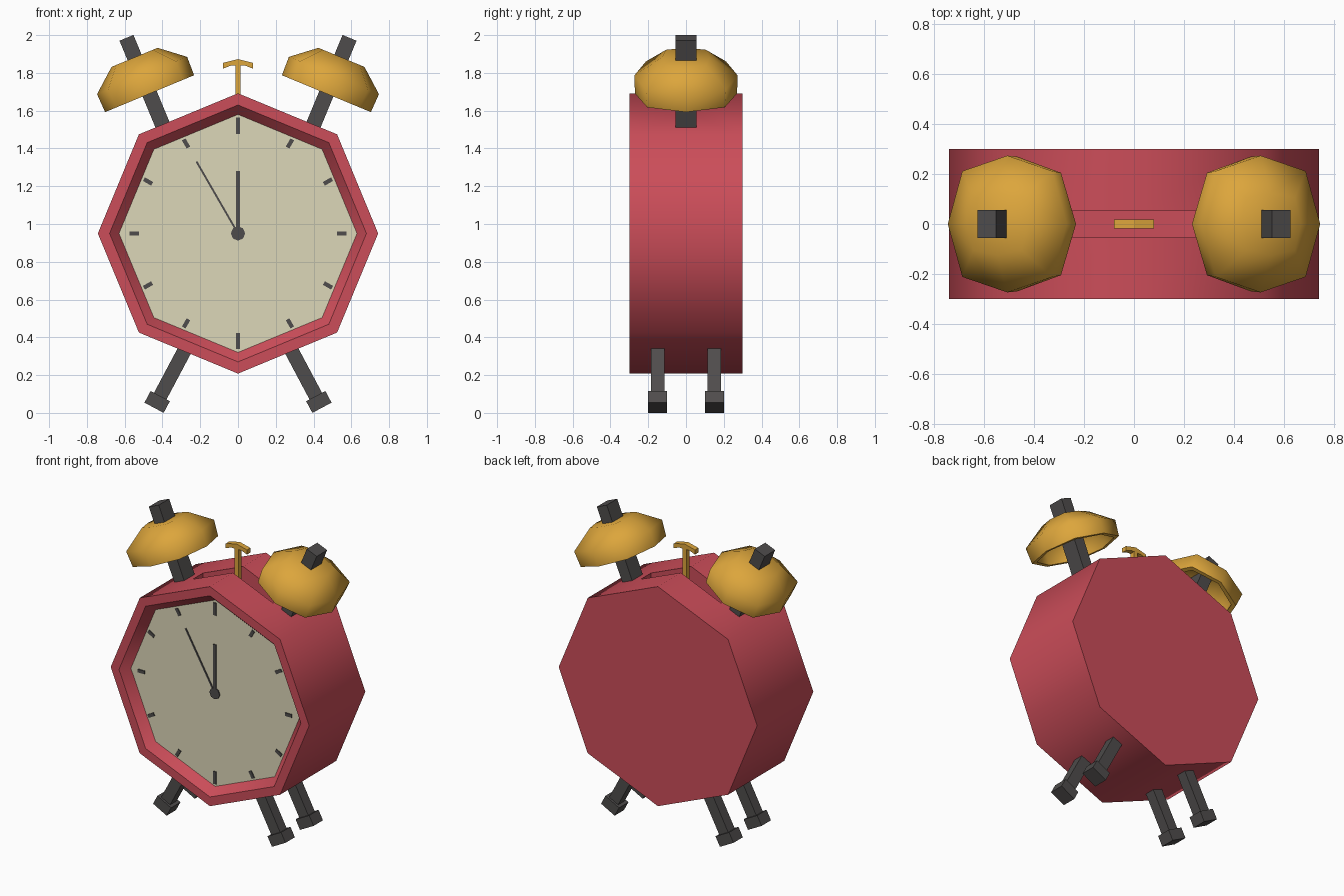
import bpy, bmesh, math
from mathutils import Matrix, Vector

if "Cube" in bpy.data.objects:
    bpy.data.objects.remove(bpy.data.objects["Cube"])


def material(name, rgb):
    m = bpy.data.materials.new(name)
    m.diffuse_color = (*rgb, 1)
    m.use_nodes = True
    m.node_tree.nodes["Principled BSDF"].inputs["Base Color"].default_value = m.diffuse_color
    return m


RED = material("red enamel", (0.60, 0.074, 0.10))
CREAM = material("cream dial", (0.72, 0.68, 0.48))
GOLD = material("brass", (0.72, 0.38, 0.045))
DARK = material("dark metal", (0.078, 0.073, 0.072))
CZ = 0.95  # height of the dial centre


def finish(name, bm, mats, smooth=None):
    bmesh.ops.recalc_face_normals(bm, faces=bm.faces)
    me = bpy.data.meshes.new(name)
    bm.to_mesh(me)
    bm.free()
    for m in mats:
        me.materials.append(m)
    ob = bpy.data.objects.new(name, me)
    bpy.context.collection.objects.link(ob)
    if smooth:
        bpy.ops.object.select_all(action='DESELECT')
        ob.select_set(True)
        bpy.context.view_layer.objects.active = ob
        bpy.ops.object.shade_smooth_by_angle(angle=math.radians(smooth))
    return ob


def box(name, centre, size, mat, tilt=0):
    """Box turned about the y axis; positive tilt leans its top to +x."""
    bm = bmesh.new()
    m = (Matrix.Translation(centre) @ Matrix.Rotation(tilt, 4, 'Y')
         @ Matrix.Diagonal((*size, 1)))
    bmesh.ops.create_cube(bm, size=1, matrix=m)
    return finish(name, bm, [mat])


def loft(bm, rings):
    """Quads between consecutive closed rings of points; returns vertex rings."""
    vs = [[bm.verts.new(p) for p in r] for r in rings]
    for a, b in zip(vs, vs[1:]):
        n = len(a)
        for i in range(n):
            bm.faces.new((a[i], a[(i + 1) % n], b[(i + 1) % n], b[i]))
    return vs


# Octagonal case with recessed dial
bm = bmesh.new()
rings = [[(r * math.sin(k * math.pi / 4), y, CZ + r * math.cos(k * math.pi / 4))
          for k in range(8)]
         for r, y in ((0.742, 0.3), (0.742, -0.3), (0.68, -0.3), (0.63, -0.244))]
vs = loft(bm, rings)
bm.faces.new(vs[0])
bm.faces.new(vs[-1]).material_index = 1
case = finish("clock_case", bm, [RED, CREAM])

# Hammer slot cut into the top of the case
cutter = box("slot_cutter", (0, 0, 1.65), (0.6, 0.11, 0.3), RED)
mod = case.modifiers.new("slot", 'BOOLEAN')
mod.object = cutter
mod.operation = 'DIFFERENCE'
mod.solver = 'EXACT'
bpy.ops.object.select_all(action='DESELECT')
case.select_set(True)
bpy.context.view_layer.objects.active = case
bpy.ops.object.modifier_apply(modifier="slot")
bpy.data.objects.remove(cutter)
bpy.ops.object.shade_smooth_by_angle(angle=math.radians(46.5))

# Hour marks
for h in range(12):
    a = h * math.pi / 6
    big = h % 6 == 0
    r, length = (0.57, 0.085) if big else (0.55, 0.05)
    box(f"hour_mark_{h}", (r * math.sin(a), -0.246, CZ + r * math.cos(a)),
        (0.022, 0.008, length), DARK, a)

# Hands and hub
box("hour_hand", (0, -0.246, CZ + 0.165), (0.022, 0.008, 0.33), DARK)
a = -math.pi / 6
box("minute_hand", (0.22 * math.sin(a), -0.246, CZ + 0.22 * math.cos(a)),
    (0.01, 0.007, 0.44), DARK, a)
bm = bmesh.new()
bmesh.ops.create_cone(bm, cap_ends=True, segments=8, radius1=0.038, radius2=0.038,
                      depth=0.009, matrix=Matrix.Translation((0, -0.247, CZ))
                      @ Matrix.Rotation(math.pi / 2, 4, 'X'))
finish("hand_hub", bm, [DARK])

# Bells on tilted posts
tilt = math.radians(22.5)


def squircle(h, rx, ry, dx, dy):
    return [(rx, 0, h), (dx, dy, h), (0, ry, h), (-dx, dy, h),
            (-rx, 0, h), (-dx, -dy, h), (0, -ry, h), (dx, -dy, h)]


for side, s in (("left", -1), ("right", 1)):
    axis = Vector((s * math.sin(tilt), 0, math.cos(tilt)))
    rim = Vector((s * 0.468, 0, 1.69))
    box(f"{side}_bell_post", rim + axis * 0.035, (0.08, 0.112, 0.57), DARK, s * tilt)
    bm = bmesh.new()
    outer = [squircle(0, 0.255, 0.27, 0.19, 0.205),
             squircle(0.104, 0.258, 0.274, 0.195, 0.212),
             squircle(0.208, 0.132, 0.125, 0.105, 0.105)]
    inner = [squircle(0.185, 0.115, 0.11, 0.09, 0.09),
             squircle(0.095, 0.232, 0.248, 0.172, 0.187),
             squircle(0, 0.23, 0.245, 0.168, 0.183)]
    shell = loft(bm, inner + outer)
    # the loft joins inner rim to outer rim; close both domes
    bm.faces.new(shell[0])
    bm.faces.new(shell[-1])
    bm.transform(Matrix.Translation(rim) @ Matrix.Rotation(s * tilt, 4, 'Y'))
    finish(f"{side}_bell", bm, [GOLD], 60)

# Hammer between the bells
box("hammer_stem", (0, 0, 1.69), (0.028, 0.034, 0.32), GOLD)
bm = bmesh.new()
profile = [(-0.08, 1.853), (0, 1.873), (0.08, 1.853), (0.08, 1.822),
           (0.04, 1.838), (-0.04, 1.838), (-0.08, 1.822)]
ends = loft(bm, [[(x, y, z) for x, z in profile] for y in (-0.018, 0.018)])
for e in ends:
    bm.faces.new(e)
finish("hammer_head", bm, [GOLD])

# Four splayed legs with block feet
splay = math.radians(28)
for sx, side in ((-1, "left"), (1, "right")):
    for sy, end in ((-1, "front"), (1, "back")):
        foot = Vector((sx * 0.428, sy * 0.15, 0.058))
        up = Vector((-sx * math.sin(splay), 0, math.cos(splay)))
        box(f"{end}_{side}_foot", foot, (0.115, 0.1, 0.07), DARK, -sx * splay)
        box(f"{end}_{side}_leg", foot + up * 0.19, (0.075, 0.07, 0.36), DARK, -sx * splay)
